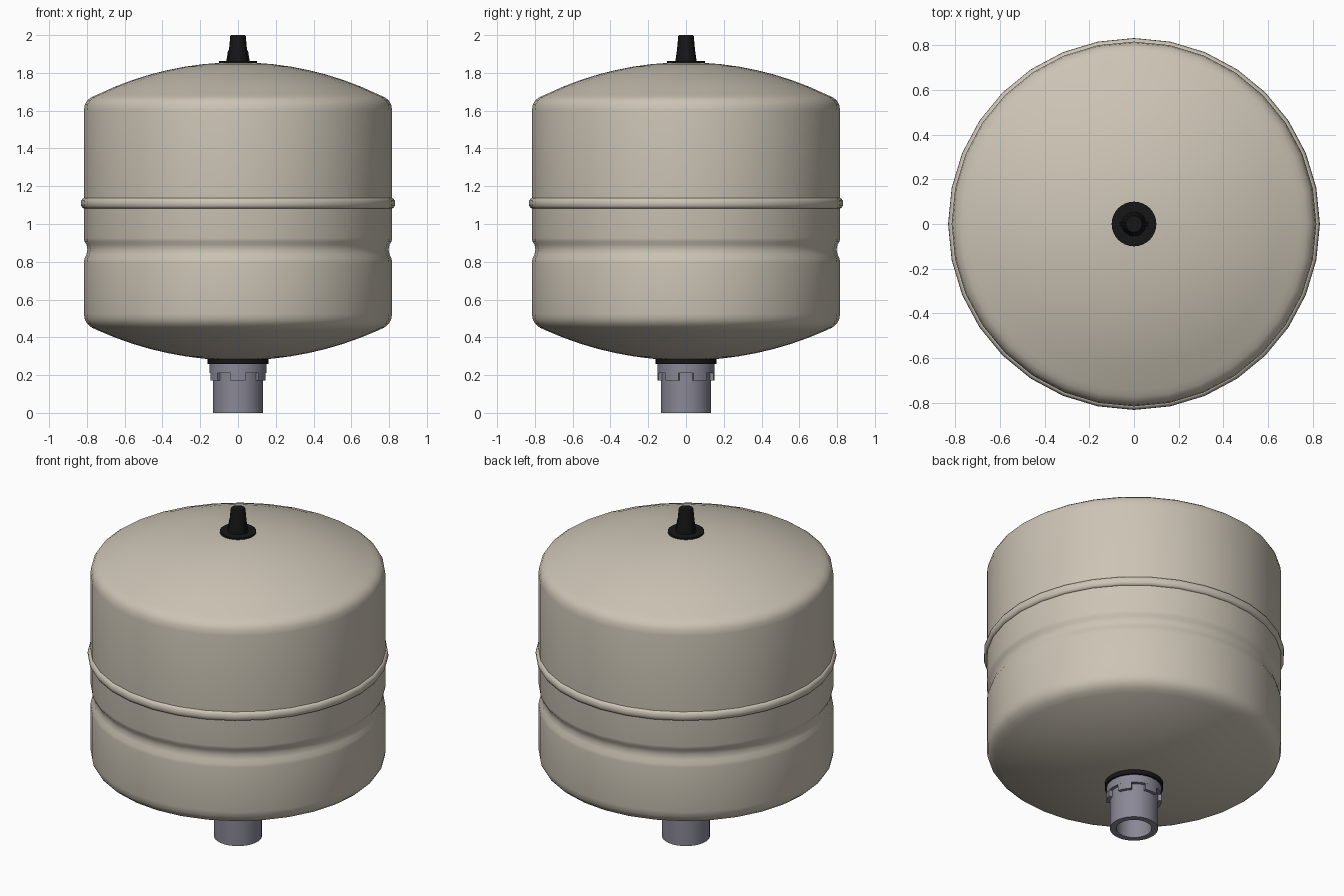
import bpy, bmesh, math

if "Cube" in bpy.data.objects:
    bpy.data.objects.remove(bpy.data.objects["Cube"])


def material(name, color):
    m = bpy.data.materials.new(name)
    m.diffuse_color = (*color, 1)
    m.use_nodes = True
    m.node_tree.nodes["Principled BSDF"].inputs["Base Color"].default_value = m.diffuse_color
    return m


CREAM = material("cream_paint", (0.60, 0.55, 0.46))
BLACK = material("black_plastic", (0.008, 0.008, 0.008))
STEEL = material("grey_metal", (0.25, 0.245, 0.30))


def finish(bm, name, mat, angle=32):
    bmesh.ops.remove_doubles(bm, verts=bm.verts, dist=1e-5)
    bmesh.ops.recalc_face_normals(bm, faces=bm.faces)
    me = bpy.data.meshes.new(name)
    bm.to_mesh(me)
    bm.free()
    ob = bpy.data.objects.new(name, me)
    bpy.context.collection.objects.link(ob)
    me.materials.append(mat)
    bpy.ops.object.select_all(action='DESELECT')
    ob.select_set(True)
    bpy.context.view_layer.objects.active = ob
    bpy.ops.object.shade_smooth_by_angle(angle=math.radians(angle))
    return ob


def lathe(name, profile, mat, sides=32, closed=False, angle=32):
    """Revolve (radius, z) points around z."""
    bm = bmesh.new()
    rings = []
    for r, z in profile:
        if r == 0:
            rings.append([bm.verts.new((0, 0, z))] * sides)
        else:
            rings.append([bm.verts.new((r * math.cos(2 * math.pi * i / sides),
                                        r * math.sin(2 * math.pi * i / sides), z))
                          for i in range(sides)])
    pairs = list(zip(rings, rings[1:]))
    if closed:
        pairs.append((rings[-1], rings[0]))
    for a, b in pairs:
        for i in range(sides):
            j = (i + 1) % sides
            corners = list(dict.fromkeys((a[i], a[j], b[j], b[i])))
            if len(corners) > 2:
                bm.faces.new(corners)
    return finish(bm, name, mat, angle)


def dome(z_pole, z_edge, radius, steps=8):
    """Shallow spherical cap from the pole out to its edge."""
    h = z_edge - z_pole
    big = (radius ** 2 + h ** 2) / (2 * abs(h))
    pts = []
    for k in range(steps + 1):
        r = radius * k / steps
        pts.append((r, z_pole + math.copysign(big - math.sqrt(big ** 2 - r ** 2), h)))
    return pts


# Tank shell: bottom dome, waist groove, rounded shoulders, top dome
bottom = dome(0.278, 0.438, 0.745)
top = dome(1.856, 1.685, 0.745)
side = [(0.775, 0.452), (0.797, 0.471), (0.811, 0.494), (0.816, 0.525),
        (0.816, 0.795), (0.813, 0.815), (0.803, 0.837), (0.797, 0.865),
        (0.803, 0.893), (0.813, 0.908), (0.816, 0.925),
        (0.816, 1.60), (0.811, 1.632), (0.797, 1.656), (0.775, 1.672)]
lathe("tank_shell", bottom + side + top[::-1], CREAM)

# Rounded clamp bead around the middle
bead = [(0.81, 1.083)] + [(0.816 + 0.016 * math.cos(a), 1.11 + 0.027 * math.sin(a))
                          for a in (math.radians(d) for d in range(-90, 91, 30))] + [(0.81, 1.137)]
lathe("seam_bead", bead, CREAM, closed=True, angle=40)

# Valve washer and tapered cap on top
lathe("valve_washer", [(0, 1.845), (0.1, 1.845), (0.1, 1.863), (0, 1.863)], BLACK)
lathe("valve_cap", [(0, 1.85), (0.055, 1.85), (0.055, 1.87), (0.048, 1.92),
                    (0.041, 1.995), (0.037, 2.0), (0, 2.0)], BLACK, sides=16)

# Grip wings on both sides of the cap
bm = bmesh.new()
for s in (-1, 1):
    v = [bm.verts.new((s * x, y, z)) for y in (-0.01, 0.01)
         for x, z in ((0.03, 1.86), (0.062, 1.86), (0.053, 1.918), (0.03, 1.918))]
    bm.faces.new(v[:4])
    bm.faces.new(v[4:])
    for i in range(4):
        j = (i + 1) % 4
        bm.faces.new((v[i], v[j], v[4 + j], v[4 + i]))
finish(bm, "valve_cap_wings", BLACK)

# Gasket under the tank
lathe("gasket", [(0.09, 0.258), (0.162, 0.258), (0.162, 0.285), (0.09, 0.285)],
      BLACK, closed=True)

# Hollow connection pipe with a collar, bore closed at the top
lathe("connection_pipe", [(0.133, 0), (0.133, 0.21), (0.152, 0.21), (0.152, 0.26),
                          (0, 0.26), (0, 0.25), (0.098, 0.25), (0.098, 0)],
      STEEL, closed=True)

# Six lugs hanging below the collar
bm = bmesh.new()
for k in range(6):
    mid = math.radians(60 * k - 90)
    angs = [mid + math.radians(d) for d in (-15, -5, 5, 15)]
    loop = [(r * math.cos(a), r * math.sin(a)) for r, seq in ((0.152, angs), (0.125, angs[::-1]))
            for a in seq]
    lo = [bm.verts.new((x, y, 0.172)) for x, y in loop]
    hi = [bm.verts.new((x, y, 0.212)) for x, y in loop]
    bm.faces.new(lo)
    bm.faces.new(hi)
    for i in range(8):
        j = (i + 1) % 8
        bm.faces.new((lo[i], lo[j], hi[j], hi[i]))
finish(bm, "collar_lugs", STEEL)
